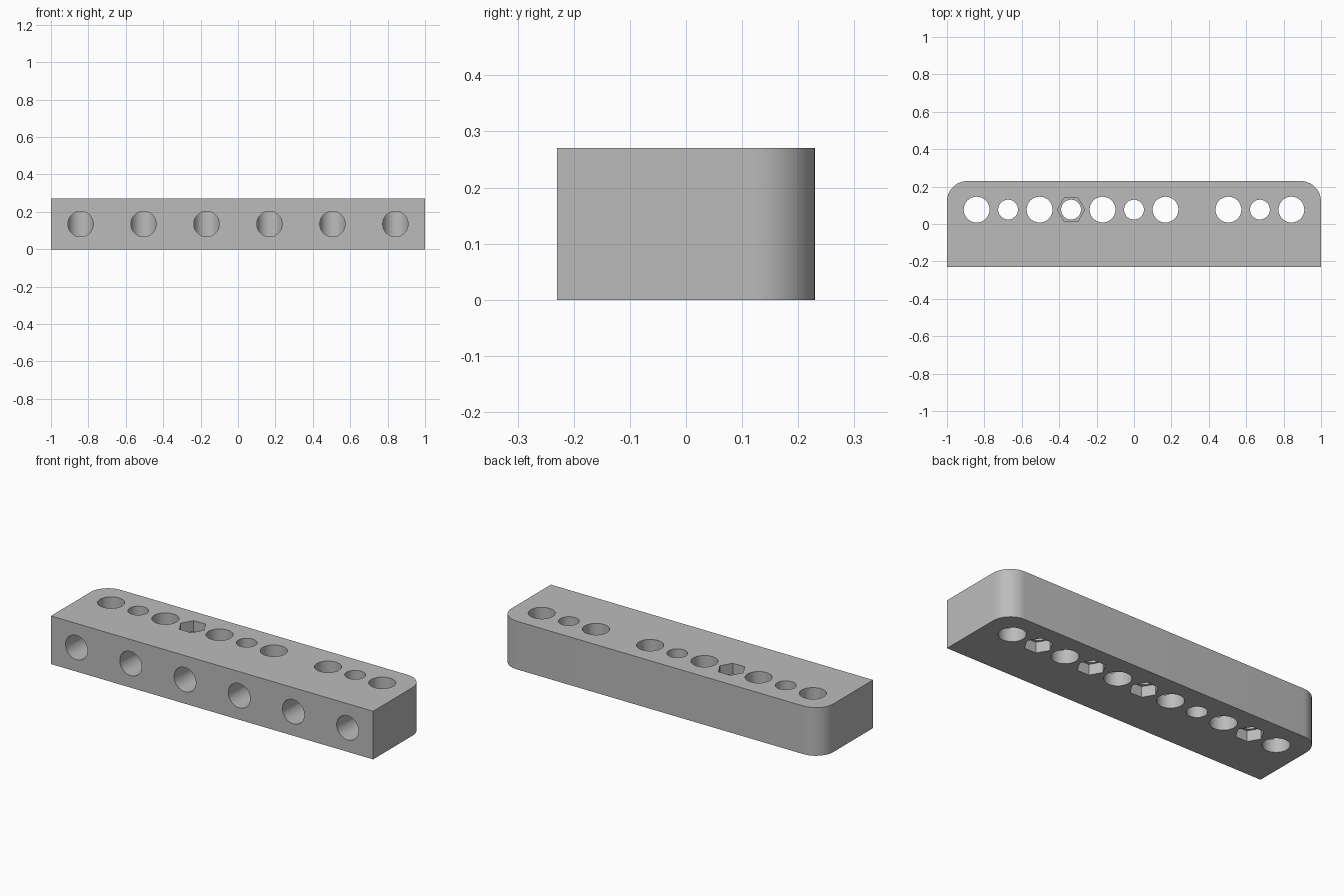
import bpy
import bmesh
from math import radians
from mathutils import Matrix, Vector

cube = bpy.data.objects.get("Cube")
if cube:
    bpy.data.objects.remove(cube, do_unlink=True)

HEIGHT = 0.27
HALF_DEPTH = 0.23
HOLE_Y = 0.077       # row of vertical holes
PITCH = 0.1683       # spacing between neighbouring holes
BIG, SMALL, NUT = 0.069, 0.053, 0.073
NUT_DEPTH = 0.06

grey = bpy.data.materials.new("plain grey")
grey.use_nodes = True
grey.diffuse_color = (0.5, 0.5, 0.5, 1)
grey.node_tree.nodes["Principled BSDF"].inputs["Base Color"].default_value = (0.5, 0.5, 0.5, 1)


def add_object(name, bm):
    mesh = bpy.data.meshes.new(name)
    bm.to_mesh(mesh)
    bm.free()
    mesh.materials.append(grey)
    obj = bpy.data.objects.new(name, mesh)
    bpy.context.collection.objects.link(obj)
    return obj


# Block with two rounded vertical edges at the back
bm = bmesh.new()
bmesh.ops.create_cube(bm, size=1)
bmesh.ops.scale(bm, vec=(2, 2 * HALF_DEPTH, HEIGHT), verts=bm.verts)
bmesh.ops.translate(bm, vec=(0, 0, HEIGHT / 2), verts=bm.verts)
corners = [e for e in bm.edges
           if all(v.co.y > 0 for v in e.verts)
           and abs(e.verts[0].co.z - e.verts[1].co.z) > 0.1]
bmesh.ops.bevel(bm, geom=corners, offset=0.11, segments=12, profile=0.5, affect='EDGES')
block = add_object("drilled_block", bm)


def drill(name, start, end, radius, sides=48):
    """Cut a straight hole between two points."""
    start, end = Vector(start), Vector(end)
    axis = end - start
    bm = bmesh.new()
    bmesh.ops.create_cone(bm, cap_ends=True, segments=sides, radius1=radius,
                          radius2=radius, depth=axis.length)
    # turn the prism so a corner points along x
    spin = Matrix.Rotation(radians(90), 4, 'Z')
    turn = axis.to_track_quat('Z', 'Y').to_matrix().to_4x4()
    bm.transform(Matrix.Translation((start + end) / 2) @ turn @ spin)
    cutter = add_object(name, bm)
    cutter.hide_render = True
    cut = block.modifiers.new(name, 'BOOLEAN')
    cut.operation = 'DIFFERENCE'
    cut.solver = 'EXACT'
    cut.object = cutter
    bpy.ops.object.modifier_apply(modifier=cut.name)
    bpy.data.objects.remove(cutter, do_unlink=True)


bpy.context.view_layer.objects.active = block
block.select_set(True)
LOW, HIGH = -0.1, HEIGHT + 0.1

# Wide through holes, each met by a hole from the front
for i in (-5, -3, -1, 1, 3, 5):
    x = i * PITCH
    drill("wide_hole", (x, HOLE_Y, LOW), (x, HOLE_Y, HIGH), BIG)
    drill("front_hole", (x, -0.4, HEIGHT / 2), (x, HOLE_Y, HEIGHT / 2), BIG - 0.001)

# Narrow screw holes with hexagonal nut pockets; one is closed at the top
for i in (-4, -2, 0, 2, 4):
    x = i * PITCH
    top = 0.2 if i == 2 else HIGH
    drill("screw_hole", (x, HOLE_Y, LOW), (x, HOLE_Y, top), SMALL)
    if i == -2:
        drill("nut_pocket", (x, HOLE_Y, HEIGHT - NUT_DEPTH), (x, HOLE_Y, HIGH), NUT, 6)
    else:
        drill("nut_pocket", (x, HOLE_Y, LOW), (x, HOLE_Y, NUT_DEPTH), NUT, 6)

bpy.ops.object.shade_smooth_by_angle(angle=radians(30))
